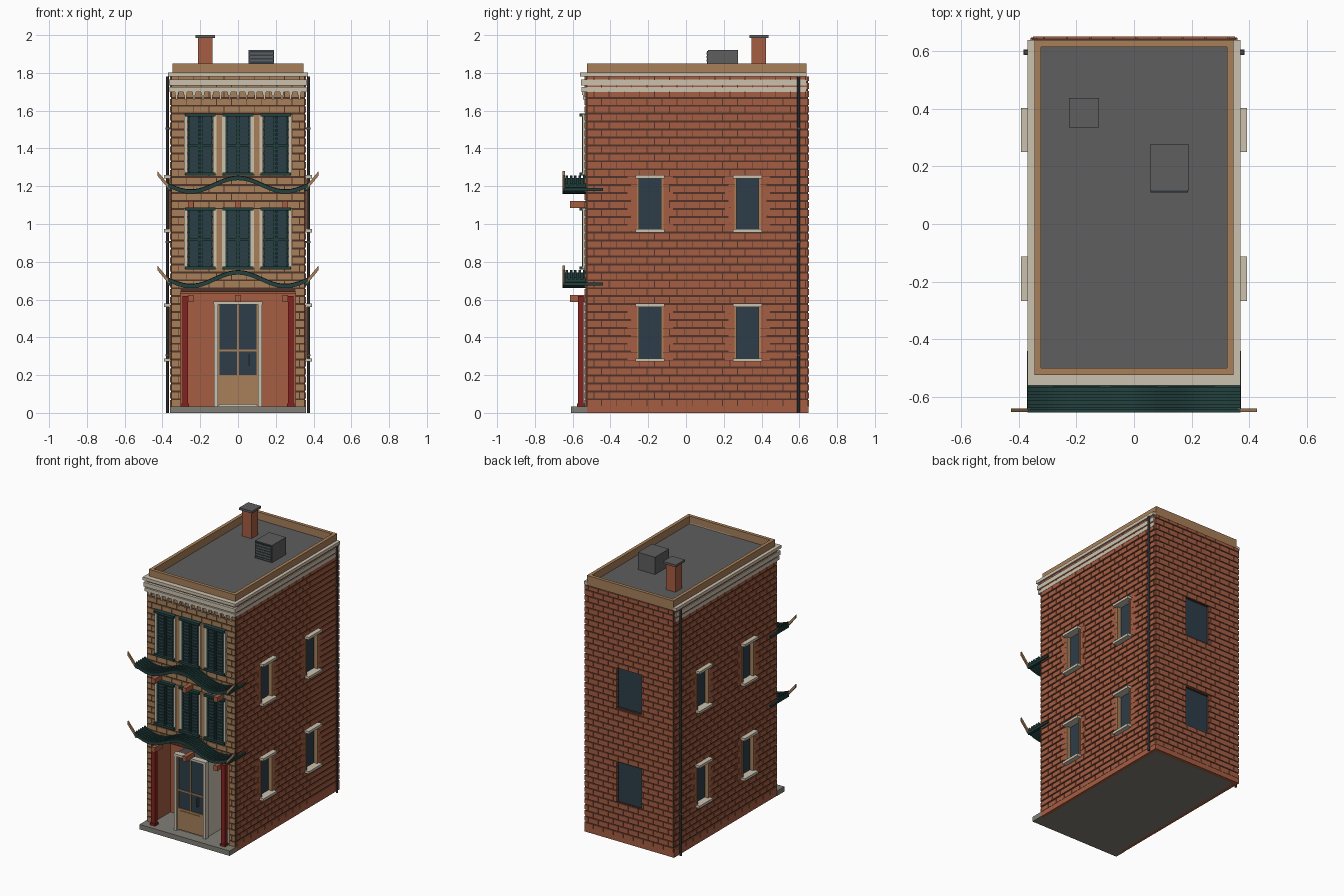
import bpy, bmesh, math

old = bpy.data.objects.get("Cube")
if old:
    bpy.data.objects.remove(old, do_unlink=True)


def material(name, r, g, b):
    m = bpy.data.materials.new(name)
    m.use_nodes = True
    m.diffuse_color = (r, g, b, 1)
    m.node_tree.nodes["Principled BSDF"].inputs["Base Color"].default_value = (r, g, b, 1)
    return m


BRICK = material("red_brick", .38, .11, .055)
TAN = material("tan_wood", .39, .215, .1)
MORTAR = material("dark_mortar", .08, .034, .022)
CREAM = material("cream_trim", .6, .54, .43)
ROOF = material("roof_grey", .112, .112, .112)
STONE = material("step_stone", .22, .21, .18)
IRON = material("dark_iron", .07, .07, .075)
GREEN = material("dark_green", .016, .053, .049)
GLASS = material("window_glass", .026, .046, .066)
RED = material("column_red", .23, .016, .014)


def finish(name, bm, mat):
    bmesh.ops.recalc_face_normals(bm, faces=bm.faces)
    me = bpy.data.meshes.new(name)
    bm.to_mesh(me)
    bm.free()
    me.materials.append(mat)
    ob = bpy.data.objects.new(name, me)
    bpy.context.collection.objects.link(ob)
    return ob


def boxes(name, mat, items):
    """One object from boxes given as x0, x1, y0, y1, z0, z1."""
    bm = bmesh.new()
    for b in items:
        vs = bmesh.ops.create_cube(bm, size=1)["verts"]
        for v in vs:
            v.co = [b[2 * i] if v.co[i] < 0 else b[2 * i + 1] for i in range(3)]
    return finish(name, bm, mat)


def both(b):
    """A box and its mirror image in x."""
    return [b, (-b[1], -b[0]) + tuple(b[2:])]


def frame(x, y0, y1, t, z0, z1):
    return both((x - t, x, y0, y1, z0, z1)) + [
        (-x + t, x - t, y0, y0 + t, z0, z1), (-x + t, x - t, y1 - t, y1, z0, z1)]


def ribbon(name, mat, xs, height, y0, y1, thick):
    """A board that follows a height curve along x."""
    bm = bmesh.new()
    rings = [[bm.verts.new((x, y, height(x) + dz)) for y, dz in
              ((y0, 0), (y1, 0), (y1, thick), (y0, thick))] for x in xs]
    for a, b in zip(rings, rings[1:]):
        for i in range(4):
            j = (i + 1) % 4
            bm.faces.new((a[i], a[j], b[j], b[i]))
    bm.faces.new(rings[0])
    bm.faces.new(rings[-1])
    return finish(name, bm, mat)


def brick_wall(name, mat, u0, u1, z0, z1, holes, place, length=.08, gap=.01, row=.042):
    """Mortar panel with openings and a running bond of raised bricks."""
    us = sorted({u0, u1} | {h[i] for h in holes for i in (0, 1)})
    zs = sorted({z0, z1} | {h[i] for h in holes for i in (2, 3)})
    panel, bricks = [], []
    for a, b in zip(us, us[1:]):
        for c, d in zip(zs, zs[1:]):
            u, z = (a + b) / 2, (c + d) / 2
            if not any(h[0] < u < h[1] and h[2] < z < h[3] for h in holes):
                panel.append(place(a, b, -.026, -.006, c, d))
    for k in range(math.ceil((z1 - z0) / row)):
        bot = z0 + k * row
        top = min(bot + row - gap, z1)
        mid = (bot + top) / 2
        u = u0 - (k % 2) * length / 2
        while u < u1:
            spans = [(max(u, u0), min(u + length - gap * .4, u1))]
            for h in holes:
                if h[2] < mid < h[3]:
                    spans = [s for a, b in spans for s in ((a, min(b, h[0])), (max(a, h[1]), b))]
            bricks += [place(a, b, -.008, 0, bot, top) for a, b in spans if b - a > .006]
            u += length
    boxes(name + "_mortar", MORTAR, panel)
    boxes(name + "_bricks", mat, bricks)


# Core, recessed shop front and step
boxes("building_core", STONE, [(-.334, .334, -.504, .624, .64, 1.78), (-.334, .334, -.33, .624, 0, .64)])
boxes("shop_recess_lining", BRICK, [(-.31, .31, -.335, -.328, .035, .64), (-.31, .31, -.52, -.33, .632, .645)]
      + both((.305, .335, -.52, -.33, .035, .64)))
boxes("front_step", STONE, [(-.36, .36, -.61, -.525, 0, .035), (-.334, .334, -.525, -.32, 0, .035)])

# Brick walls
levels = ((.28, .57), (.965, 1.25))
centers = (-.19, .326)
side_holes = [(c - .068, c + .068, a, b) for c in centers for a, b in levels]
for s, side in ((1, "left"), (-1, "right")):
    brick_wall(side + "_wall", BRICK, -.525, .645, .035, 1.78, side_holes,
               lambda a, b, d, e, c, f: (*sorted((s * (.36 + d), s * (.36 + e))), a, b, c, f))
brick_wall("back_wall", BRICK, -.35, .35, .035, 1.78, [(-.1, .1, a, b) for a, b in levels],
           lambda a, b, d, e, c, f: (a, b, .65 + d, .65 + e, c, f))
brick_wall("front_wall", TAN, -.352, .352, .035, 1.78, [(-.305, .305, .03, .64)],
           lambda a, b, d, e, c, f: (a, b, -.538 - e, -.538 - d, c, f))
boxes("wall_plinth", BRICK, both((.33, .358, -.525, .648, 0, .036)) + [(-.35, .35, .62, .648, 0, .036)])

# Side and back windows, with brick quoins at the sides
panes, jambs, trims, quoins = [], [], [], []
for a, b in levels:
    panes.append((-.1, .1, .624, .63, a, b))
    for c in centers:
        panes += both((.333, .338, c - .068, c + .068, a, b))
        for e in (-1, 1):
            jambs += both((.334, .366, c + e * .064 - .006, c + e * .064 + .006, a, b))
            for i in range(7):
                y0, y1 = sorted((c + e * .069, c + e * (.1 if i % 2 else .12)))
                quoins += both((.35, .361, y0, y1, a + .0414 * i, a + .0414 * i + .038))
        for z in (a, b):
            trims += both((.335, .392, c - .077, c + .077, z - .009, z + .009))
boxes("window_glass", GLASS, panes)
boxes("side_window_jambs", TAN, jambs)
boxes("side_window_quoins", BRICK, quoins)
boxes("side_window_lintels_and_sills", CREAM, trims)

# Cornice, dentils, parapet and roof
cornice = []
for z0, z1, o in ((1.78, 1.802, 0), (1.733, 1.764, .004), (1.70, 1.724, .008)):
    cornice += both((.33, .37 - o, -.56 + o, .638, z0, z1))
    cornice.append((-.34, .34, -.56 + o, -.50, z0, z1))
boxes("cornice", CREAM, cornice)
dentil_x = [-.325 + .65 * i / 14 for i in range(15)]
boxes("cornice_dentils", CREAM, [(x - .009, x + .009, -.55, -.53, 1.684, 1.702) for x in dentil_x]
      + [(x - .005, x + .005, -.546, -.53, 1.66, 1.684) for x in dentil_x])
boxes("parapet", TAN, frame(.346, -.524, .639, .024, 1.77, 1.85))
boxes("roof_deck", ROOF, [(-.324, .324, -.502, .617, 1.77, 1.795)])

# Chimney and roof vent
boxes("chimney", BRICK, [(-.212, -.135, .346, .424, 1.79, 1.985)])
boxes("chimney_cap", ROOF, [(-.225, -.122, .335, .438, 1.984, 2.0)])
boxes("roof_vent", ROOF, [(.055, .19, .117, .276, 1.79, 1.92)])
boxes("vent_opening", GLASS, [(.06, .185, .112, .118, 1.80, 1.915)])
boxes("vent_slats", ROOF, [(.058, .187, .109, .114, 1.803 + .019 * i, 1.813 + .019 * i) for i in range(6)])

# Drain pipes with clips
for s, side in ((1, "left"), (-1, "right")):
    bm = bmesh.new()
    bmesh.ops.create_cone(bm, cap_ends=True, segments=10, radius1=.008, radius2=.008, depth=1.78)
    bmesh.ops.translate(bm, verts=bm.verts, vec=(s * .374, .596, .89))
    finish(side + "_drain_pipe", bm, IRON)
boxes("pipe_clips", IRON, [c for z in (.3, .9, 1.5) for c in both((.35, .383, .587, .605, z, z + .01))])

# Front windows with louvred shutters
glass, green, strips, piers = [], [], [], []
for zb in (.76, 1.257):
    zt = zb + .327
    for c in (-.2, 0, .2):
        glass.append((c - .066, c + .066, -.541, -.525, zb, zt))
        for z in (zb, zt - .016):
            green.append((c - .081, c + .081, -.564, -.525, z, z + .016))
        for e in (-.061, -.006, .006, .061):
            green.append((c + e - .005, c + e + .005, -.55, -.53, zb, zt))
        green.append((c - .06, c + .06, -.549, -.53, zb + .15, zb + .165))
        green += [(c - .06, c + .06, -.547, -.53, zb + .026 + .022 * i, zb + .033 + .022 * i) for i in range(13)]
        strips += [(c + e - .009, c + e + .009, -.547, -.525, zb + .005, zt - .005) for e in (-.076, .076)]
    piers += both((.085, .115, -.543, -.525, zb + .005, zt - .005))
boxes("front_window_glass", GLASS, glass)
boxes("front_shutters", GREEN, green)
boxes("front_window_casings", CREAM, strips)
boxes("front_window_piers", TAN, piers)

# Beam ends above shop front and second floor, and shop columns
boxes("beam_ends", BRICK, [(x - .015, x + .015, -.615, -.52, z, z + .036)
                           for z in (.588, 1.085) for x in (-.25, 0, .25)])
boxes("shop_columns", RED, both((.265, .295, -.572, -.542, .05, .62)))
boxes("column_bases", RED, both((.26, .3, -.577, -.537, .034, .05)))

# Entrance vestibule and door
boxes("vestibule", CREAM, [(-.118, .118, -.53, -.335, .035, .575)]
      + both((.105, .127, -.55, -.52, .035, .575)) + [(-.13, .13, -.556, -.52, .573, .59)])
boxes("vestibule_roof", IRON, [(-.122, .122, -.53, -.335, .574, .586)])
boxes("door_frame", TAN, both((.098, .106, -.542, -.525, .04, .573)) +
      [(-.1, .1, -.542, -.525, .045, .2), (-.1, .1, -.542, -.525, .325, .335),
       (-.004, .004, -.542, -.525, .2, .573), (-.085, .085, -.546, -.54, .065, .185)])
boxes("door_glass", GLASS, [(-.1, .1, -.536, -.526, .2, .573)])
boxes("door_handle", IRON, [(.052, .062, -.555, -.53, .25, .31)])

# Curved awnings with ridges, front rail and upturned tips
xs = [-.37 + .74 * i / 32 for i in range(33)]
for floor, lift in (("lower", 0), ("upper", .5)):
    def wave(x, lift=lift):
        return .696 + lift + .036 * math.cos(math.pi * x / .25)

    def tip(x, lift=lift):
        return .676 + lift + 1.2 * (abs(x) - .36)

    ribbon(floor + "_awning_deck", GREEN, xs, wave, -.645, -.53, .012)
    for i in range(5):
        y = -.638 + .023 * i
        ribbon(floor + "_awning_ridge", GREEN, xs, lambda x: wave(x) + .008, y, y + .013, .016)
    ribbon(floor + "_awning_rail", GREEN, xs, wave, -.655, -.644, .022)
    for s in (1, -1):
        ribbon(floor + "_awning_tip", TAN, (s * .36, s * .427), tip, -.653, -.641, .024)
    boxes(floor + "_awning_returns", GREEN, both((.35, .372, -.645, -.44, .675 + lift, .69 + lift)))
